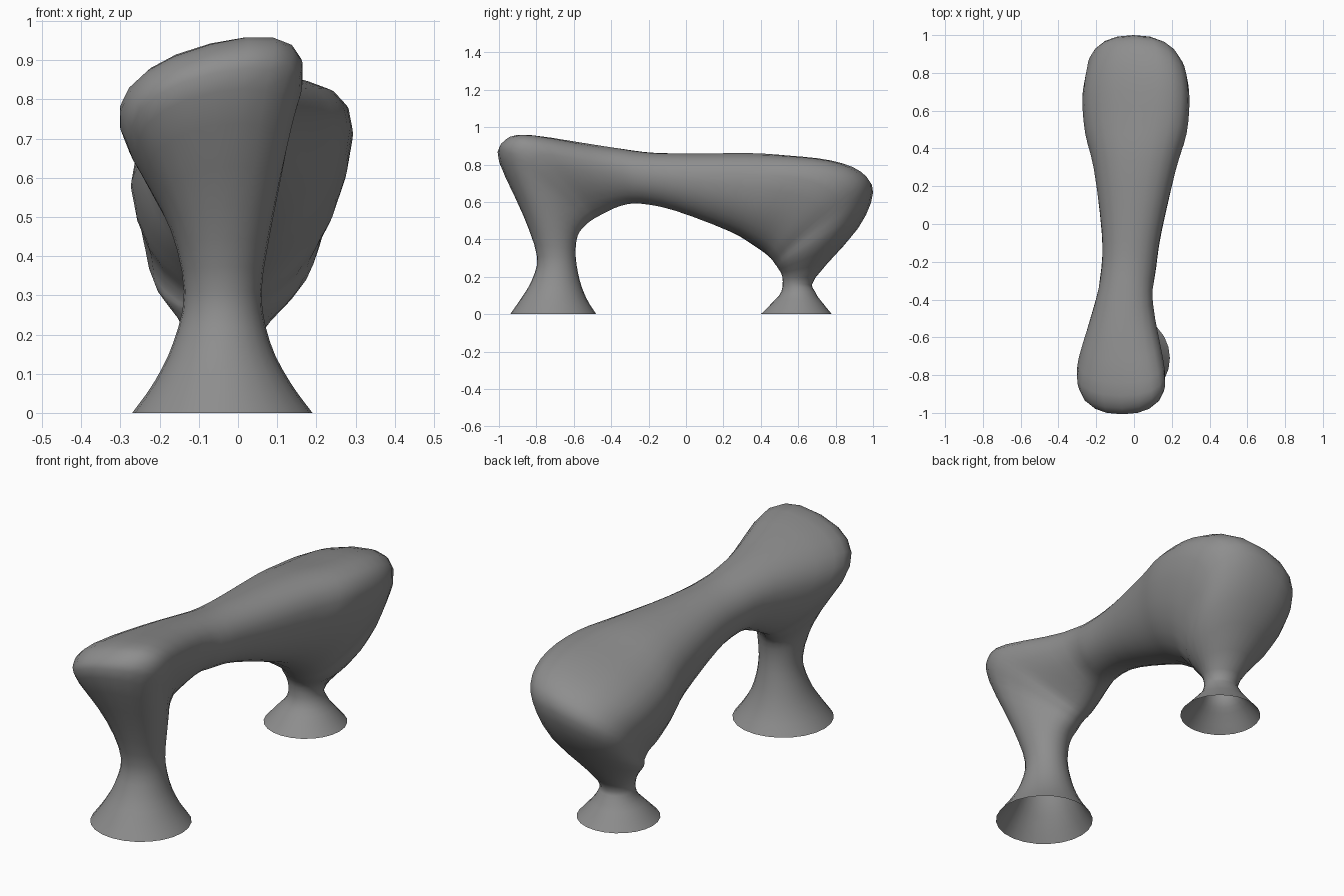
import bpy, bmesh
from math import sin, cos, pi

if "Cube" in bpy.data.objects:
    bpy.data.objects.remove(bpy.data.objects["Cube"])

SIDES = 24
STEPS = 3

# Key sections swept over the arch, front foot to rear foot:
# inner y, inner z, outer y, outer z, left x, right x
KEYS = [
    (-.48, 0, -.94, 0, -.27, .19),
    (-.53, .08, -.885, .08, -.213, .132),
    (-.568, .18, -.825, .18, -.165, .082),
    (-.59, .31, -.797, .31, -.138, .06),
    (-.58, .42, -.87, .53, -.175, .09),
    (-.54, .485, -1.0, .83, -.265, .145),
    (-.51, .515, -.975, .93, -.3, .17),
    (-.47, .54, -.84, .96, -.3, .16),
    (-.35, .585, -.45, .905, -.21, .105),
    (-.24, .592, -.22, .868, -.175, .12),
    (-.06, .555, -.02, .86, -.175, .15),
    (.23, .445, .33, .855, -.22, .23),
    (.34, .385, .55, .83, -.265, .285),
    (.42, .33, .78, .8, -.28, .3),
    (.455, .295, .94, .745, -.265, .285),
    (.475, .27, 1.0, .65, -.25, .245),
    (.49, .25, .92, .46, -.22, .19),
    (.515, .2, .692, .195, -.13, .055),
    (.51, .12, .69, .12, -.13, .052),
    (.455, .055, .735, .055, -.183, .1),
    (.4, 0, .78, 0, -.23, .15),
]


def spline(p0, p1, p2, p3, u):
    return [b + .5 * u * (c - a + u * (2*a - 5*b + 4*c - d + u * (3*(b - c) + d - a)))
            for a, b, c, d in zip(p0, p1, p2, p3)]


def rounded(v, power):
    return (1 if v >= 0 else -1) * abs(v) ** power


def add_ring(bm, r):
    yi, zi, yo, zo, xl, xr = r
    half, zm = (xr - xl) / 2, (zi + zo) / 2
    # wide upper sections lean sideways and get fuller, the front head most
    lean = max(0, half - .1) * min(1, max(0, (zm - .2) / .25))
    front = yo < -.3
    tilt = lean * (1.9 if front else 1.25)
    egg = lean * (3 if front else 1.25)
    power = 1 - .9 * lean
    verts = []
    for i in range(SIDES):
        t = 2 * pi * i / SIDES
        a, b = rounded(cos(t), power), rounded(sin(t), power)
        x = (xl + xr) / 2 + b * half * (1 + egg * (a - .3))
        y = (yi + yo) / 2 + a * (yo - yi) / 2
        z = zm + a * (zo - zi) / 2 + tilt * x
        verts.append(bm.verts.new((x, y, z)))
    return verts


# One continuous arch skin, open under both flared feet
rings = []
last = len(KEYS) - 1
for k in range(last):
    for s in range(STEPS):
        rings.append(spline(KEYS[max(k - 1, 0)], KEYS[k], KEYS[k + 1],
                            KEYS[min(k + 2, last)], s / STEPS))
rings.append(KEYS[-1])

bm = bmesh.new()
loops = [add_ring(bm, r) for r in rings]
for p, q in zip(loops, loops[1:]):
    for i in range(SIDES):
        j = (i + 1) % SIDES
        bm.faces.new((p[i], p[j], q[j], q[i]))
bmesh.ops.recalc_face_normals(bm, faces=bm.faces)
mesh = bpy.data.meshes.new("arched_body")
bm.to_mesh(mesh)
bm.free()
for f in mesh.polygons:
    f.use_smooth = True
body = bpy.data.objects.new("arched_body", mesh)
bpy.context.collection.objects.link(body)

# Dark grey finish
grey = bpy.data.materials.new("dark_grey")
grey.diffuse_color = (.27, .27, .27, 1)
grey.use_nodes = True
grey.node_tree.nodes["Principled BSDF"].inputs["Base Color"].default_value = grey.diffuse_color
mesh.materials.append(grey)
